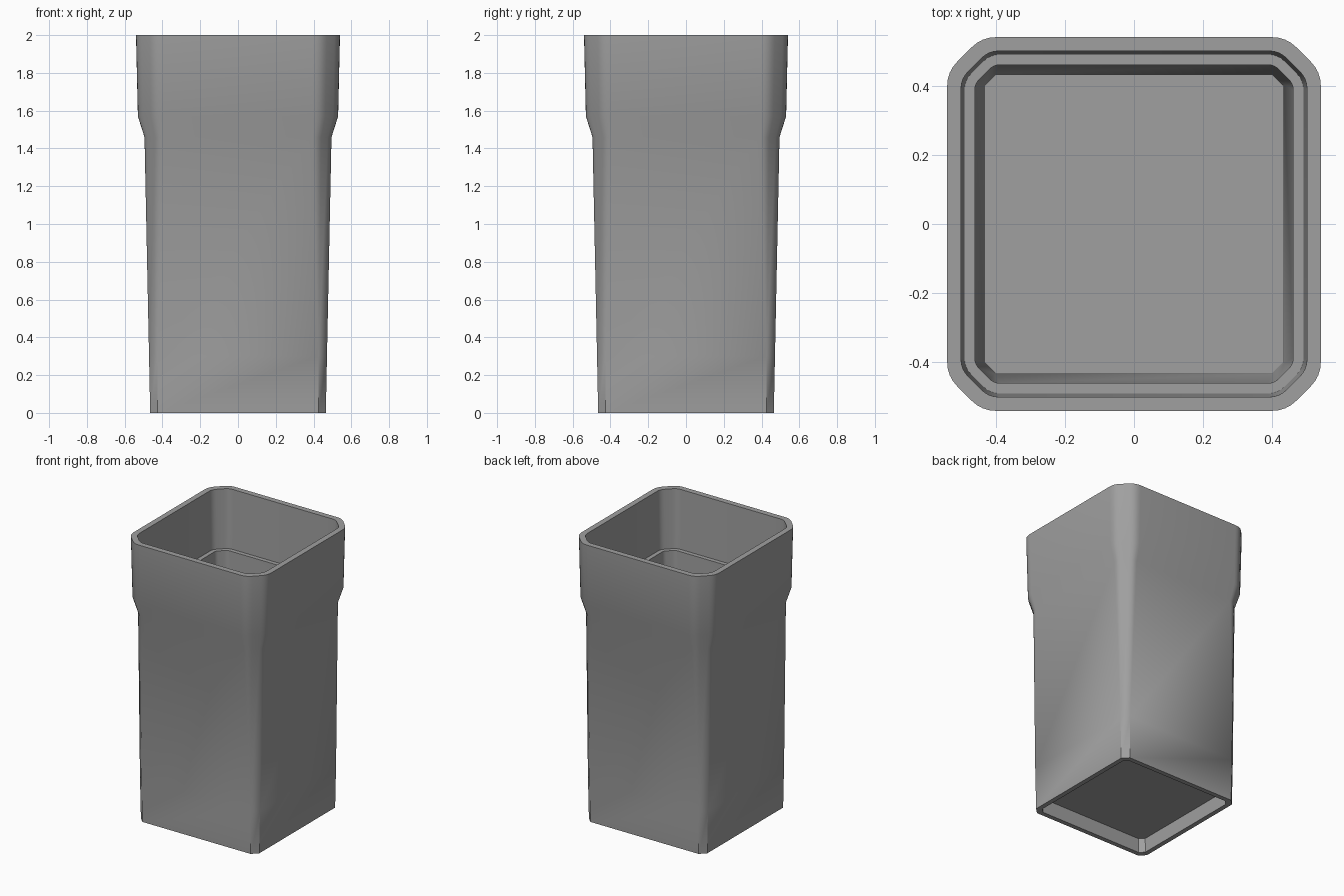
import bpy, bmesh, math
from mathutils import Vector

if "Cube" in bpy.data.objects:
    bpy.data.objects.remove(bpy.data.objects["Cube"])

FILLET_STEPS = 4


def ring(w, c, f, z):
    """Square outline of half width w, corners cut by c, cut ends rounded over f."""
    pts = []
    for q in range(4):
        a, ca, sa = q, round(math.cos(q * math.pi / 2)), round(math.sin(q * math.pi / 2))
        d = f * math.sqrt(0.5)
        # the two cut vertices of one corner, each with its fillet ends
        p1, p2 = Vector((w, w - c)), Vector((w - c, w))
        fillets = [(p1 - Vector((0, f)), p1, p1 + Vector((-d, d))),
                   (p2 + Vector((d, -d)), p2, p2 - Vector((f, 0)))]
        for s, m, e in fillets:
            for i in range(FILLET_STEPS + 1):
                t = i / FILLET_STEPS
                p = s * (1 - t) ** 2 + m * 2 * t * (1 - t) + e * t * t
                pts.append((p.x * ca - p.y * sa, p.x * sa + p.y * ca, z))
    return pts


# half width, corner cut, fillet, height: from the underside up and back inside
sections = [
    (0.430, 0.030, 0.000, 0.10),    # underside recess ceiling
    (0.432, 0.030, 0.000, 0.00),    # foot, inner edge
    (0.465, 0.040, 0.000, 0.00),    # foot, outer edge
    (0.471, 0.044, 0.000, 0.30),    # end of the crisp corners
    (0.495, 0.075, 0.028, 1.46),    # start of the flare
    (0.530, 0.095, 0.038, 1.57),    # end of the flare
    (0.540, 0.100, 0.042, 2.00),    # rim, outer edge
    (0.500, 0.080, 0.030, 2.00),    # rim, inner edge
    (0.490, 0.075, 0.028, 1.58),    # ledge, outer edge
    (0.460, 0.055, 0.018, 1.58),    # ledge, inner edge
    (0.434, 0.032, 0.000, 0.30),    # inner wall
    (0.430, 0.030, 0.000, 0.14),    # inside floor
]

bm = bmesh.new()
rings = [[bm.verts.new(p) for p in ring(*s)] for s in sections]
for lo, hi in zip(rings, rings[1:]):
    for i in range(len(lo)):
        j = (i + 1) % len(lo)
        bm.faces.new((lo[i], lo[j], hi[j], hi[i]))
bm.faces.new(reversed(rings[0]))
bm.faces.new(rings[-1])
bmesh.ops.remove_doubles(bm, verts=bm.verts, dist=1e-5)
bmesh.ops.recalc_face_normals(bm, faces=bm.faces)

mesh = bpy.data.meshes.new("planter_pot")
bm.to_mesh(mesh)
bm.free()

grey = bpy.data.materials.new("grey")
grey.diffuse_color = (0.35, 0.35, 0.35, 1)
grey.use_nodes = True
grey.node_tree.nodes["Principled BSDF"].inputs["Base Color"].default_value = grey.diffuse_color
mesh.materials.append(grey)

pot = bpy.data.objects.new("planter_pot", mesh)
bpy.context.collection.objects.link(pot)
bpy.context.view_layer.objects.active = pot
pot.select_set(True)
bpy.ops.object.shade_smooth_by_angle(angle=math.radians(30))
